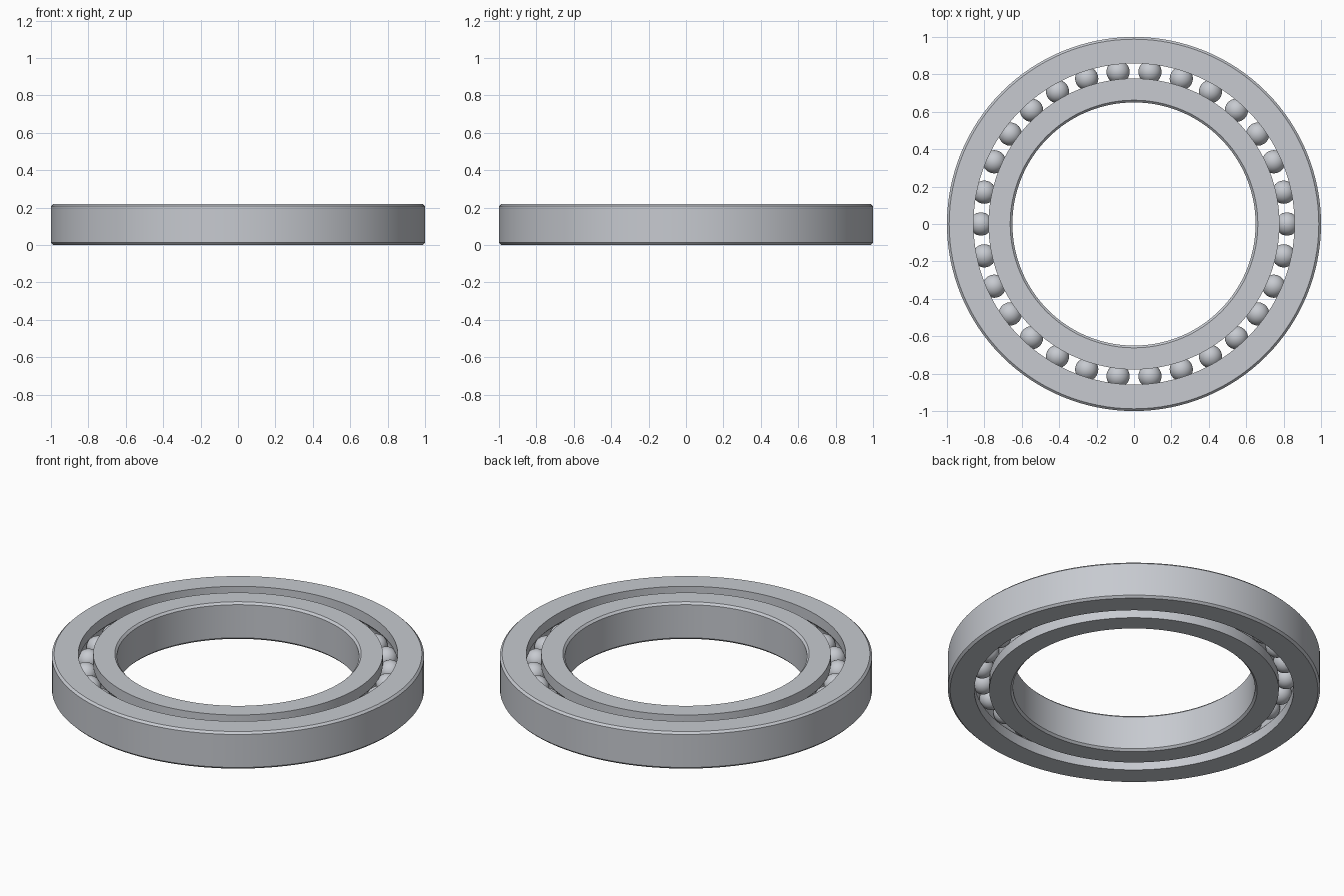
import bpy
import bmesh
import math

cube = bpy.data.objects.get("Cube")
if cube:
    bpy.data.objects.remove(cube, do_unlink=True)

HEIGHT = 0.22
MID = HEIGHT / 2
CHAMFER = 0.012
PITCH = 0.818       # radius of the ball circle
BALL = 0.062
GAP = 0.04          # half the gap between the rings
BALLS = 30
SEGMENTS = 128

# One steel colour for every part
steel = bpy.data.materials.new("brushed steel")
steel.use_nodes = True
colour = (0.57, 0.59, 0.63, 1)
steel.diffuse_color = colour
steel.node_tree.nodes["Principled BSDF"].inputs["Base Color"].default_value = colour


def finish(bm, name):
    bmesh.ops.recalc_face_normals(bm, faces=bm.faces)
    mesh = bpy.data.meshes.new(name)
    bm.to_mesh(mesh)
    bm.free()
    obj = bpy.data.objects.new(name, mesh)
    bpy.context.collection.objects.link(obj)
    mesh.materials.append(steel)
    bpy.ops.object.select_all(action='DESELECT')
    obj.select_set(True)
    bpy.context.view_layer.objects.active = obj
    bpy.ops.object.shade_smooth_by_angle(angle=math.radians(30))
    return obj


def race_ring(name, wall, side):
    """Lathe a ring: side is 1 for the outer ring and -1 for the inner one."""
    shoulder = PITCH + side * GAP
    edge = wall - side * CHAMFER
    profile = [(shoulder, 0), (edge, 0), (wall, CHAMFER),
               (wall, HEIGHT - CHAMFER), (edge, HEIGHT), (shoulder, HEIGHT)]
    # Round groove that holds the balls
    groove = BALL + 0.001
    limit = math.acos(GAP / groove)
    steps = 10
    for i in range(steps + 1):
        a = limit * (1 - 2 * i / steps)
        profile.append((PITCH + side * groove * math.cos(a),
                        MID + groove * math.sin(a)))
    bm = bmesh.new()
    loops = []
    for i in range(SEGMENTS):
        t = math.tau * i / SEGMENTS
        loops.append([bm.verts.new((r * math.cos(t), r * math.sin(t), z))
                      for r, z in profile])
    count = len(profile)
    for i, loop in enumerate(loops):
        following = loops[(i + 1) % SEGMENTS]
        for j in range(count):
            k = (j + 1) % count
            bm.faces.new((loop[j], following[j], following[k], loop[k]))
    return finish(bm, name)


race_ring("outer_ring", 1.0, 1)
race_ring("inner_ring", 0.65, -1)

# Balls share one mesh
bm = bmesh.new()
bmesh.ops.create_uvsphere(bm, u_segments=32, v_segments=16, radius=BALL)
first = finish(bm, "ball_01")
for i in range(BALLS):
    ball = first
    if i:
        ball = bpy.data.objects.new(f"ball_{i + 1:02d}", first.data)
        bpy.context.collection.objects.link(ball)
    t = math.tau * i / BALLS
    ball.location = (PITCH * math.cos(t), PITCH * math.sin(t), MID)
    ball.rotation_euler.z = t
